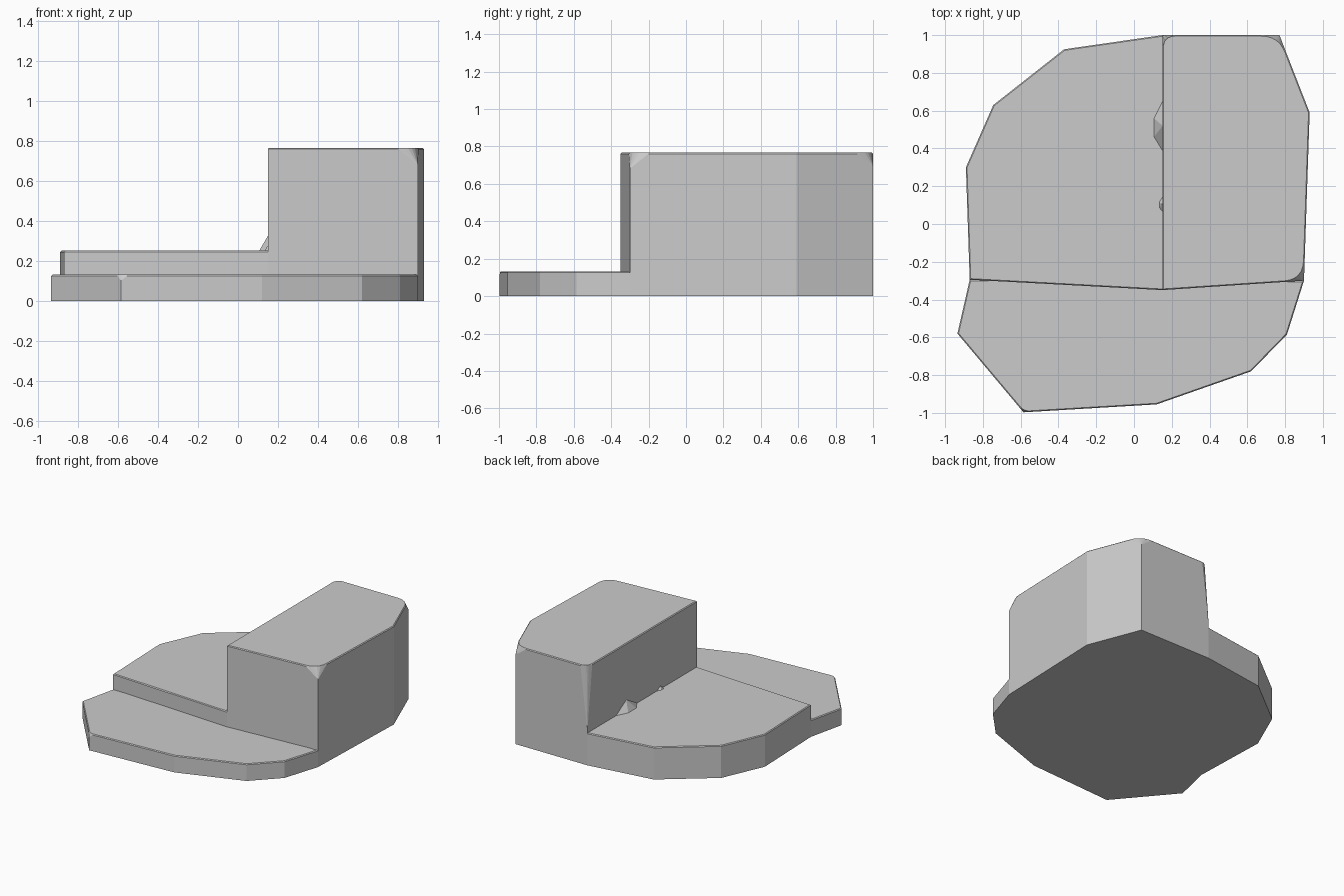
import bpy, bmesh
from mathutils import Vector

if "Cube" in bpy.data.objects:
    bpy.data.objects.remove(bpy.data.objects["Cube"])

BEVEL = 0.006


def hull(name, points):
    """Flat-faced convex solid around a few points."""
    bm = bmesh.new()
    for p in points:
        bm.verts.new(p)
    res = bmesh.ops.convex_hull(bm, input=bm.verts[:])
    junk = {v for v in res["geom_interior"] + res["geom_unused"]
            if isinstance(v, bmesh.types.BMVert) and not v.link_faces}
    bmesh.ops.delete(bm, geom=list(junk), context='VERTS')
    bmesh.ops.dissolve_limit(bm, angle_limit=0.01, verts=bm.verts[:], edges=bm.edges[:])
    bmesh.ops.recalc_face_normals(bm, faces=bm.faces[:])
    me = bpy.data.meshes.new(name)
    bm.to_mesh(me)
    bm.free()
    ob = bpy.data.objects.new(name, me)
    bpy.context.collection.objects.link(ob)
    return ob


def slab(name, outline, h, soft={}):
    """Prism with a fine top bevel; soft = {corner: (radius, depth)} rounds a top corner."""
    pts, n = [], len(outline)
    for i, xy in enumerate(outline):
        p = Vector(xy)
        a = (Vector(outline[i - 1]) - p).normalized()
        c = (Vector(outline[(i + 1) % n]) - p).normalized()
        top = p + (a + c) * BEVEL / max(abs(a.cross(c)), 0.05)
        pts.append((*p, 0))
        if i in soft:
            r, depth = soft[i]
            pts.append((*p, h - depth))
            pts += [(*(p + d * r), h - BEVEL) for d in (a, c)]
            for k in range(7):
                t = k / 6
                pts.append((*(top + a * r * (1 - t) ** 2 + c * r * t ** 2), h))
        else:
            pts += [(*p, h - BEVEL), (*top, h)]
    return hull(name, pts)


# Tall block
slab("tall_block",
     [(0.15, -0.35), (0.90, -0.30), (0.93, 0.59), (0.77, 1.0), (0.15, 1.0)], 0.767,
     {1: (0.10, 0.085), 3: (0.09, 0.07), 4: (0.06, 0.50)})

# Middle deck, tucked into the tall block
slab("middle_deck",
     [(0.15, -0.35), (0.25, -0.30), (0.25, 0.95), (0.15, 1.0), (-0.37, 0.925),
      (-0.745, 0.63), (-0.89, 0.30), (-0.87, -0.295)], 0.252)

# Low front step, its back edge hidden inside the other two
slab("front_step",
     [(-0.87, -0.295), (-0.935, -0.58), (-0.585, -0.997), (0.12, -0.955),
      (0.62, -0.78), (0.81, -0.585), (0.90, -0.30)], 0.132, {2: (0.03, 0.03)})

# Small chips at the foot of the wall
for name, y, s, z in (("large_chip", 0.52, 1.0, 0.33), ("small_chip", 0.105, 0.35, 0.28)):
    hull(name, [(0.16, y - 0.15 * s, 0.25), (0.16, y + 0.15 * s, 0.25),
                (0.15 - 0.045 * s, y + 0.04 * s, 0.25), (0.15 - 0.045 * s, y - 0.06 * s, 0.25),
                (0.15 - 0.02 * s, y, 0.27), (0.152, y, z)])
